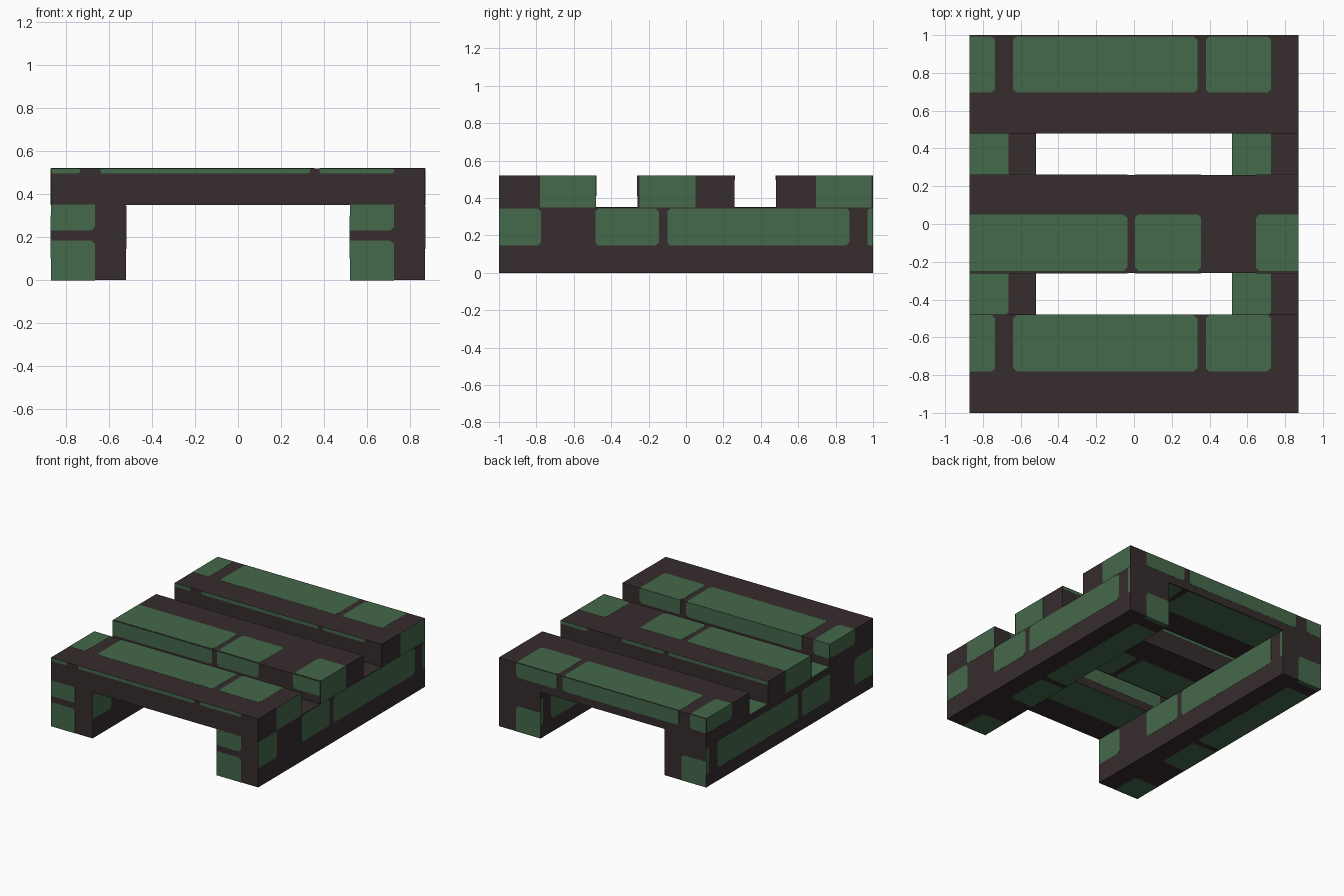
import bpy
import bmesh

old = bpy.data.objects.get("Cube")
if old:
    bpy.data.objects.remove(old, do_unlink=True)


def flat_material(name, colour):
    mat = bpy.data.materials.new(name)
    mat.use_nodes = True
    mat.diffuse_color = (*colour, 1)
    bsdf = next(n for n in mat.node_tree.nodes if n.type == 'BSDF_PRINCIPLED')
    bsdf.inputs["Base Color"].default_value = (*colour, 1)
    bsdf.inputs["Roughness"].default_value = 0.9
    return mat


DARK = flat_material("dark brown", (0.037, 0.025, 0.026))
GREEN = flat_material("moss green", (0.060, 0.140, 0.070))
THICK, CHAMFER = 0.001, 0.018


def prism(bm, axis, base, top, outline, material):
    """Solid with a 2D outline, reaching from base to top along an axis."""
    rings = []
    for level in (base, top):
        ring = []
        for u, v in outline:
            co = [u, v]
            co.insert(axis, level)
            ring.append(bm.verts.new(co))
        rings.append(ring)
    n = len(outline)
    faces = [bm.faces.new(r) for r in rings]
    faces += [bm.faces.new((rings[0][i], rings[0][(i + 1) % n],
                            rings[1][(i + 1) % n], rings[1][i])) for i in range(n)]
    for f in faces:
        f.material_index = material


def brick_outline(us, vs, ulim, vlim):
    """Rectangle clipped to its face, chamfered at corners lying inside it."""
    u0, u1 = max(us[0], ulim[0]), min(us[1], ulim[1])
    v0, v1 = max(vs[0], vlim[0]), min(vs[1], vlim[1])
    c = min(CHAMFER, (u1 - u0) / 3, (v1 - v0) / 3)
    points = []
    for u, v, du, dv, swap in ((u0, v0, c, c, False), (u1, v0, -c, c, True),
                               (u1, v1, -c, -c, False), (u0, v1, c, -c, True)):
        if u in ulim or v in vlim:
            points.append((u, v))
        else:
            pair = [(u, v + dv), (u + du, v)]
            points += pair[::-1] if swap else pair
    return points


def block(name, lims, bricks):
    """Box with brick plates; bricks holds (axis, side, u ranges, v ranges)."""
    bm = bmesh.new()
    (x0, x1), (y0, y1), (z0, z1) = lims
    prism(bm, 2, z0, z1, [(x0, y0), (x1, y0), (x1, y1), (x0, y1)], 0)
    for axis, side, u_ranges, v_ranges in bricks:
        ulim, vlim = [lims[i] for i in range(3) if i != axis]
        base = lims[axis][side]
        top = base + (THICK if side else -THICK)
        for us in u_ranges:
            for vs in v_ranges:
                prism(bm, axis, base, top, brick_outline(us, vs, ulim, vlim), 1)
    bmesh.ops.recalc_face_normals(bm, faces=bm.faces)
    mesh = bpy.data.meshes.new(name)
    bm.to_mesh(mesh)
    bm.free()
    mesh.materials.append(DARK)
    mesh.materials.append(GREEN)
    obj = bpy.data.objects.new(name, mesh)
    bpy.context.scene.collection.objects.link(obj)


# Long side rails
courses = [(-1, -0.775), (-0.485, -0.145), (-0.1, 0.875), (0.97, 1)]
for name, x in (("right_rail", -0.87), ("left_rail", 0.52)):
    strip = [(x, x + 0.205)]
    block(name, ((x, x + 0.35), (-1, 1), (0, 0.35)), [
        (0, 1, courses, [(0.145, 0.345)]),
        (0, 0, courses, [(0.1, 0.3)]),
        (1, 0, strip, [(0, 0.185), (0.23, 0.35)]),
        (1, 1, strip, [(0, 0.195)]),
        (2, 0, strip, courses),
        (2, 1, strip, courses),
    ])

# Cross slats: the outer two share one brick layout, the middle one is shifted
outer = [(-0.87, -0.735), (-0.64, 0.335), (0.38, 0.725)]
middle = [(-0.87, -0.035), (0.005, 0.355), (0.645, 0.87)]
thin, deep, full = [(0.495, 0.52)], [(0.41, 0.52)], [(0.35, 0.52)]
for name, y, layout, start, front, back, right_end in (
        ("front_slat", -1, outer, 0.22, thin, deep, deep),
        ("middle_slat", -0.26, middle, 0.012, deep, thin, full),
        ("back_slat", 0.48, outer, 0.215, thin, deep, deep)):
    row = [(y + start, y + start + 0.298)]
    block(name, ((-0.87, 0.87), (y, y + 0.52), (0.35, 0.52)), [
        (0, 0, row, right_end),
        (0, 1, row, full),
        (1, 0, layout, front),
        (1, 1, layout, back),
        (2, 0, layout, row),
        (2, 1, layout, row),
    ])
